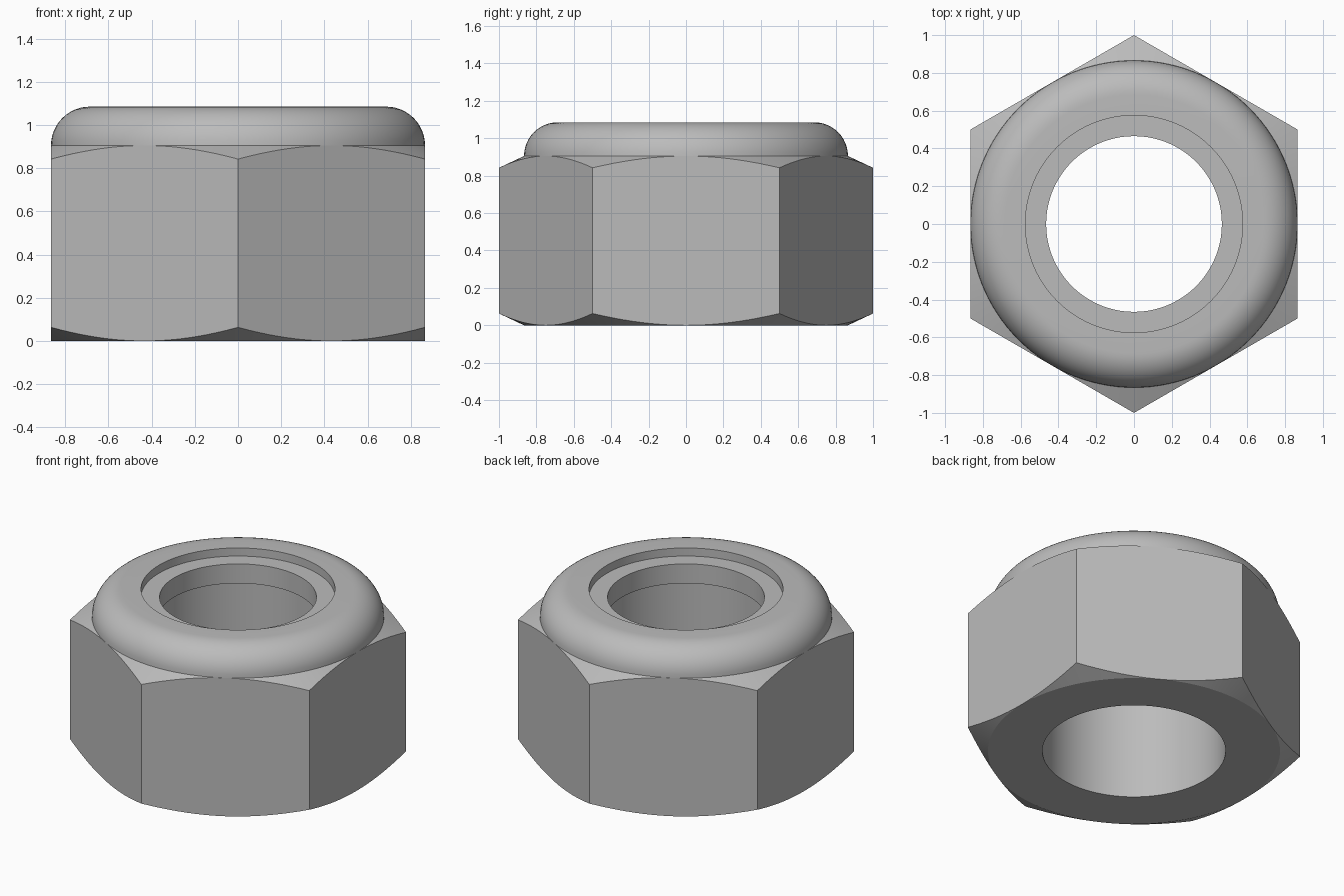
import bpy
import bmesh
from math import pi, sin, cos, sqrt, radians

cube = bpy.data.objects.get("Cube")
if cube:
    bpy.data.objects.remove(cube, do_unlink=True)

SEGMENTS = 120
APOTHEM = sqrt(3) / 2      # half the distance across flats
SLOPE = 0.47               # rise of the chamfer cone
SHOULDER = 0.905           # top of the hexagon
TOP = 1.085
FILLET = 0.18

steel = bpy.data.materials.new("grey steel")
steel.use_nodes = True
grey = (0.5, 0.5, 0.5, 1)
steel.diffuse_color = grey
steel.node_tree.nodes["Principled BSDF"].inputs["Base Color"].default_value = grey


def lathe(name, profile):
    """Sweep a closed (radius, height) loop that may vary with the angle."""
    bm = bmesh.new()
    rings = []
    for i in range(SEGMENTS):
        a = 2 * pi * i / SEGMENTS
        rings.append([bm.verts.new((r * cos(a), r * sin(a), z)) for r, z in profile(a)])
    for i, ring in enumerate(rings):
        following = rings[(i + 1) % SEGMENTS]
        for j in range(len(ring)):
            k = (j + 1) % len(ring)
            bm.faces.new((ring[j], following[j], following[k], ring[k]))
    bmesh.ops.remove_doubles(bm, verts=bm.verts, dist=1e-5)
    bmesh.ops.recalc_face_normals(bm, faces=bm.faces)
    mesh = bpy.data.meshes.new(name)
    bm.to_mesh(mesh)
    bm.free()
    mesh.materials.append(steel)
    obj = bpy.data.objects.new(name, mesh)
    bpy.context.collection.objects.link(obj)
    bpy.ops.object.select_all(action="DESELECT")
    obj.select_set(True)
    bpy.context.view_layer.objects.active = obj
    bpy.ops.object.shade_smooth_by_angle(angle=radians(20))
    return obj


def body_profile(angle):
    # Hexagon with corners on the y axis, cut by a chamfer cone at both ends
    hex_radius = APOTHEM / cos((angle + pi / 6) % (pi / 3) - pi / 6)
    drop = SLOPE * (hex_radius - APOTHEM)
    points = [(0.543, 0), (APOTHEM, 0), (hex_radius, drop), (hex_radius, SHOULDER - drop)]
    # Rounded collar
    for i in range(13):
        t = i / 12 * pi / 2
        points.append((APOTHEM - FILLET + FILLET * cos(t), TOP - FILLET + FILLET * sin(t)))
    # Pocket that holds the insert
    return points + [(0.575, TOP), (0.575, SHOULDER), (0.543, SHOULDER)]


def insert_profile(angle):
    return [(0.465, SHOULDER), (0.575, SHOULDER), (0.575, 1.032), (0.465, 1.032)]


lathe("hex_nut_body", body_profile)
lathe("locking_insert_ring", insert_profile)
